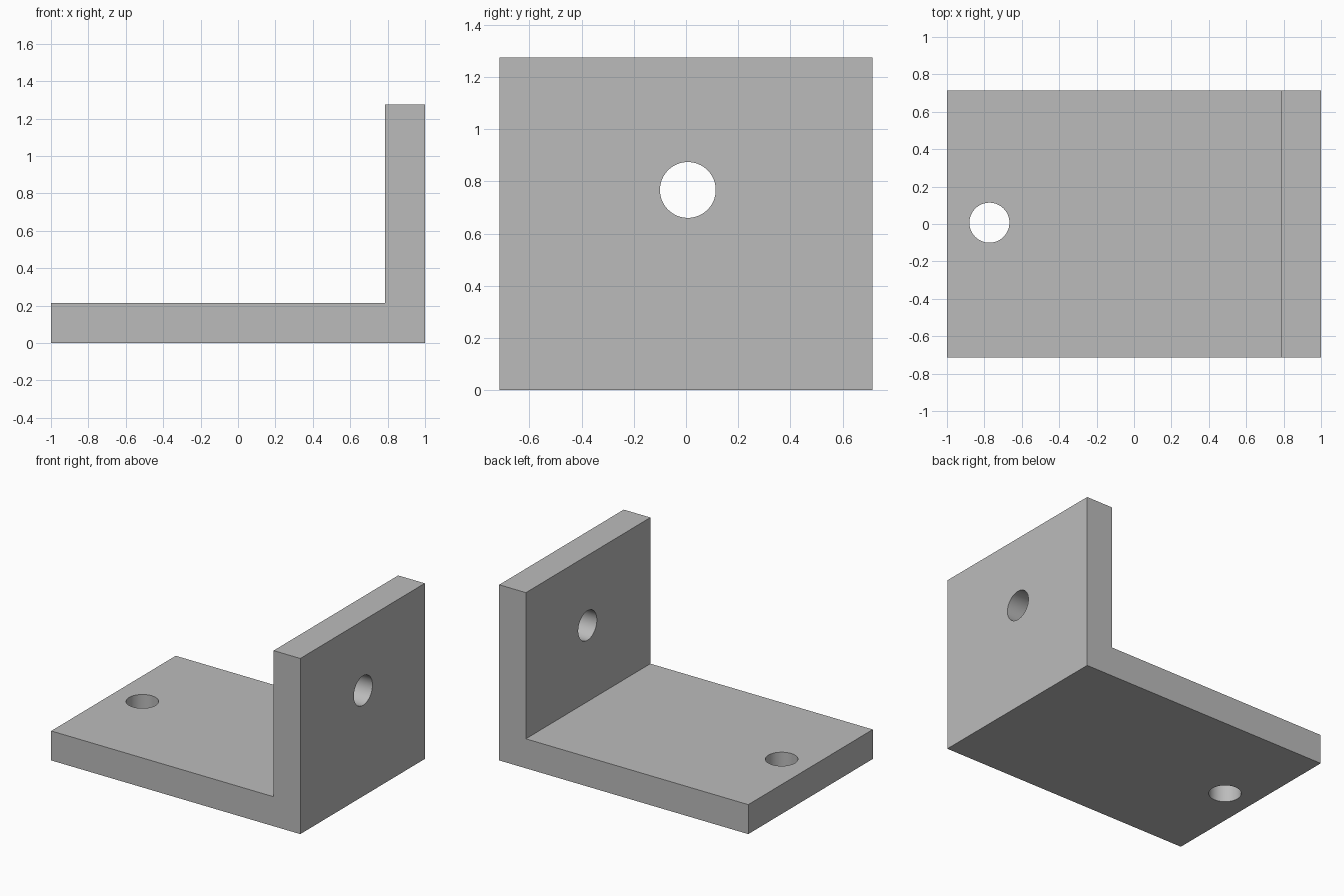
import bpy
import math

if "Cube" in bpy.data.objects:
    bpy.data.objects.remove(bpy.data.objects["Cube"], do_unlink=True)

HALF_LENGTH, HALF_WIDTH, HEIGHT, THICK = 1.0, 0.714, 1.275, 0.214
HOLE_RADIUS, HOLE_Y = 0.107, 0.007

grey = bpy.data.materials.new("plain grey")
grey.use_nodes = True
colour = (0.5, 0.5, 0.5, 1)
grey.diffuse_color = colour
grey.node_tree.nodes["Principled BSDF"].inputs["Base Color"].default_value = colour

# L-shaped bracket: one profile extruded across its width
inner = HALF_LENGTH - THICK
profile = [(-HALF_LENGTH, 0), (HALF_LENGTH, 0), (HALF_LENGTH, HEIGHT),
           (inner, HEIGHT), (inner, THICK), (-HALF_LENGTH, THICK)]
n = len(profile)
verts = [(x, y, z) for y in (-HALF_WIDTH, HALF_WIDTH) for x, z in profile]
faces = [tuple(range(n)), tuple(reversed(range(n, 2 * n)))]
faces += [(i, i + n, (i + 1) % n + n, (i + 1) % n) for i in range(n)]
mesh = bpy.data.meshes.new("angle_bracket")
mesh.from_pydata(verts, [], faces)
mesh.materials.append(grey)
bracket = bpy.data.objects.new("angle_bracket", mesh)
bpy.context.collection.objects.link(bracket)


def drill(name, location, rotation):
    """Cut a round bolt hole through the bracket."""
    bpy.ops.mesh.primitive_cylinder_add(vertices=64, radius=HOLE_RADIUS, depth=3 * THICK,
                                        location=location, rotation=rotation)
    cutter = bpy.context.object
    cutter.name = name
    cutter.hide_render = True
    cutter.data.materials.append(grey)
    cut = bracket.modifiers.new(name, 'BOOLEAN')
    cut.operation = 'DIFFERENCE'
    cut.solver = 'EXACT'
    cut.object = cutter
    bpy.ops.object.select_all(action='DESELECT')
    bracket.select_set(True)
    bpy.context.view_layer.objects.active = bracket
    bpy.ops.object.modifier_apply(modifier=name)
    bpy.data.objects.remove(cutter, do_unlink=True)


# Bolt holes in the base plate and the upright plate
drill("base_hole", (-0.773, HOLE_Y, THICK / 2), (0, 0, 0))
drill("upright_hole", (HALF_LENGTH - THICK / 2, HOLE_Y, 0.767), (0, math.pi / 2, 0))

# Round hole walls, sharp plate edges
bpy.ops.object.shade_smooth_by_angle(angle=math.radians(30))
